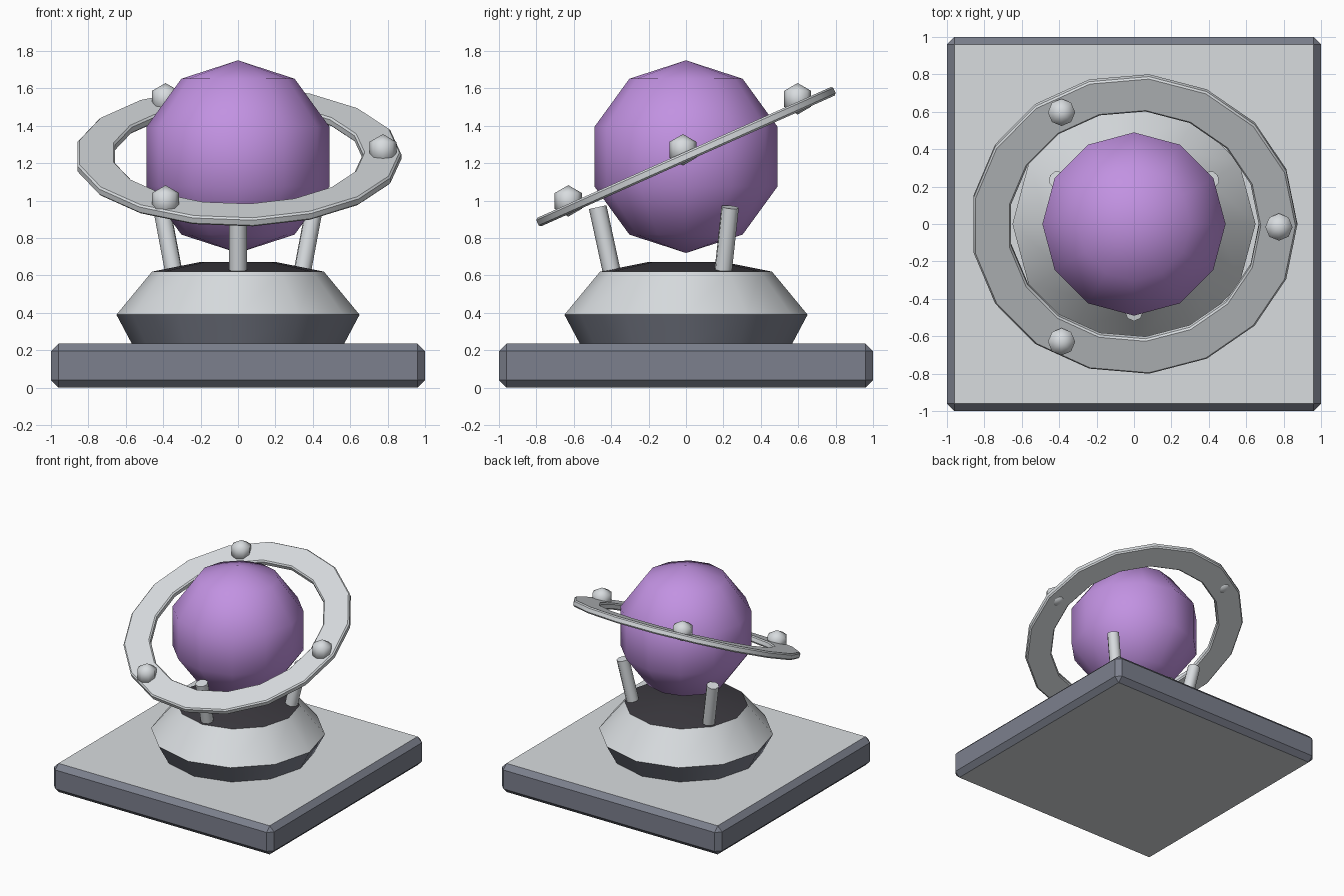
import bpy, bmesh, math
from mathutils import Matrix, Vector

if "Cube" in bpy.data.objects:
    bpy.data.objects.remove(bpy.data.objects["Cube"])


def material(name, hexcode):
    def lin(c):
        return c / 12.92 if c <= 0.04045 else ((c + 0.055) / 1.055) ** 2.4
    m = bpy.data.materials.new(name)
    rgb = [lin(int(hexcode[i:i + 2], 16) / 255) for i in (0, 2, 4)]
    m.diffuse_color = (*rgb, 1.0)
    m.use_nodes = True
    m.node_tree.nodes["Principled BSDF"].inputs["Base Color"].default_value = m.diffuse_color
    return m


LIGHT = material("light grey", "D8DCDF")
SLATE = material("slate grey", "7C808D")
DARK = material("near black", "3C3A40")
PURPLE = material("purple", "C292E2")


def finish(bm, name, mats, smooth_angle=None, matrix=None, rule=None):
    """Turn a bmesh into an object; rule(face) picks the material slot."""
    bmesh.ops.recalc_face_normals(bm, faces=bm.faces)
    bm.normal_update()
    if rule:
        for f in bm.faces:
            f.material_index = rule(f)
    if matrix:
        bm.transform(matrix)
    me = bpy.data.meshes.new(name)
    bm.to_mesh(me)
    bm.free()
    for m in mats:
        me.materials.append(m)
    if smooth_angle:
        me.shade_smooth()
        me.set_sharp_from_angle(angle=math.radians(smooth_angle))
    ob = bpy.data.objects.new(name, me)
    bpy.context.collection.objects.link(ob)
    return ob


def lathe(profile, segs, closed):
    """Revolve (radius, z) points about z; closed loops make rings."""
    bm = bmesh.new()
    rows = []
    for i in range(segs):
        a = 2 * math.pi * i / segs
        rows.append([bm.verts.new((r * math.cos(a), r * math.sin(a), z)) for r, z in profile])
    n = len(profile)
    for i in range(segs):
        p, q = rows[i], rows[(i + 1) % segs]
        for j in range(n if closed else n - 1):
            k = (j + 1) % n
            bm.faces.new((p[j], q[j], q[k], p[k]))
    if not closed:
        bm.faces.new([r[0] for r in rows])
        bm.faces.new([r[-1] for r in rows])
    return bm


def sphere(name, radius, segs, rings, centre, mat):
    bm = bmesh.new()
    bmesh.ops.create_uvsphere(bm, u_segments=segs, v_segments=rings, radius=radius)
    return finish(bm, name, [mat], 80, Matrix.Translation(centre))


# Base slab: chamfered, slate rim with light flat top and underside
bm = bmesh.new()
bmesh.ops.create_cube(bm, size=1, matrix=Matrix.Translation((0, 0, 0.1175)) @ Matrix.Diagonal((2, 2, 0.235, 1)))
bmesh.ops.bevel(bm, geom=bm.edges[:], offset=0.04, segments=1, affect='EDGES')
finish(bm, "base_slab", [SLATE, LIGHT], rule=lambda f: 1 if abs(f.normal.z) > 0.95 else 0)


# Pedestal: slate foot, light shoulder, dark cap
def pedestal_rule(f):
    z = f.calc_center_median().z
    return 0 if z < 0.39 else 1 if z < 0.62 else 2


bm = lathe([(0.565, 0.23), (0.65, 0.39), (0.46, 0.62), (0.2, 0.672)], 12, False)
finish(bm, "pedestal", [SLATE, LIGHT, DARK], 35, rule=pedestal_rule)

# Three leaning support posts
for i, deg in enumerate((-90, 30, 150)):
    d = Vector((math.cos(math.radians(deg)), math.sin(math.radians(deg)), 0))
    lo = d * 0.395 + Vector((0, 0, 0.61))
    hi = d * 0.472 + Vector((0, 0, 0.965))
    axis = hi - lo
    bm = bmesh.new()
    bmesh.ops.create_cone(bm, cap_ends=True, segments=8, radius1=0.048, radius2=0.048, depth=axis.length)
    rot = axis.to_track_quat('Z', 'Y').to_matrix().to_4x4()
    finish(bm, f"support_post_{i + 1}", [LIGHT], 50, Matrix.Translation((lo + hi) / 2) @ rot)

# Globe
CENTRE = Vector((0, 0, 1.235))
sphere("globe", 0.515, 12, 5, CENTRE, PURPLE)

# Tilted flat ring with chamfered edges
TILT = Matrix.Translation(CENTRE) @ Matrix.Rotation(math.radians(24), 4, 'X')
ri, ro, h, c = 0.668, 0.873, 0.025, 0.01
section = [(ri + c, -h), (ro - c, -h), (ro, c - h), (ro, h - c),
           (ro - c, h), (ri + c, h), (ri, h - c), (ri, c - h)]
finish(lathe(section, 17, True), "tilted_ring", [LIGHT], 35, TILT)

# Three beads riding on the ring
for i in range(3):
    a = 2 * math.pi * i / 3
    pos = TILT @ Vector((0.775 * math.cos(a), 0.775 * math.sin(a), 0.04))
    sphere(f"ring_bead_{i + 1}", 0.084, 8, 3, pos, LIGHT)
